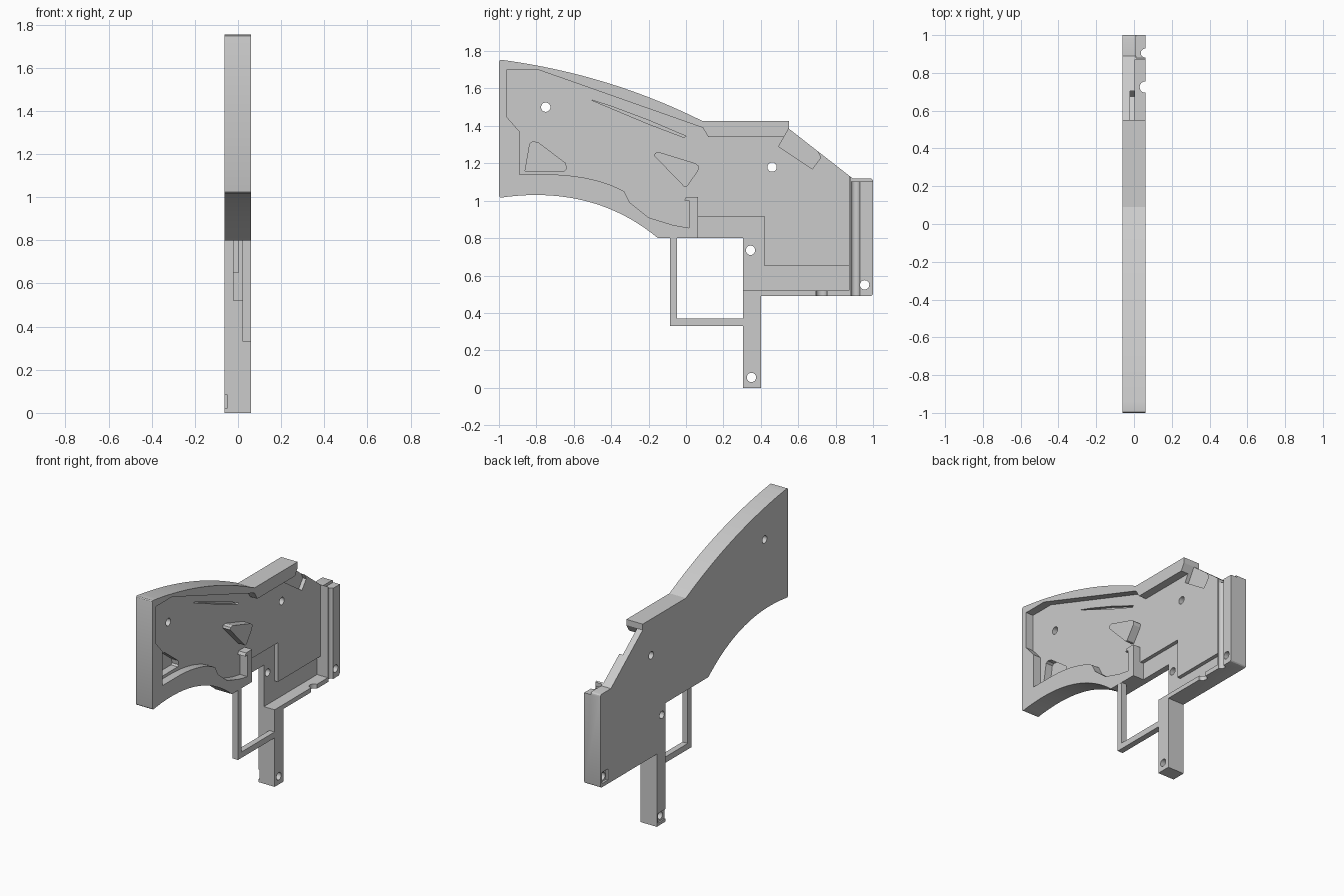
import bpy, bmesh, math
from mathutils import Vector

cube = bpy.data.objects.get("Cube")
if cube:
    bpy.data.objects.remove(cube)

grey = bpy.data.materials.new("plain_grey")
grey.use_nodes = True
colour = (0.6, 0.6, 0.6, 1)
grey.diffuse_color = colour
grey.node_tree.nodes["Principled BSDF"].inputs["Base Color"].default_value = colour

BACK, FACE = -0.062, 0.06      # outer sides of the half shell
FLOOR, SHELF = 0.005, -0.02    # recess depths
OUT = 0.1                      # beyond the open side


def curve(a, c, b, n=20):
    """Points on a quadratic curve from a to b, in (y, z)."""
    a, b, c = Vector(a), Vector(b), Vector(c)
    return [tuple(a * (1 - t) ** 2 + c * 2 * t * (1 - t) + b * t * t)
            for t in (i / n for i in range(n + 1))]


def circle(y, z, r, n=24):
    return [(y + r * math.cos(i * math.tau / n), z + r * math.sin(i * math.tau / n))
            for i in range(n)]


def box(y0, y1, z0, z1):
    return [(y0, z0), (y1, z0), (y1, z1), (y0, z1)]


def prism(name, outline, x0, x1, soften=None):
    """Extrude a (y, z) outline along x; soften may bevel chosen edges."""
    bm = bmesh.new()
    face = bm.faces.new([bm.verts.new((x0, y, z)) for y, z in outline])
    new = bmesh.ops.extrude_face_region(bm, geom=[face])["geom"]
    bmesh.ops.translate(bm, vec=(x1 - x0, 0, 0),
                        verts=[v for v in new if isinstance(v, bmesh.types.BMVert)])
    bmesh.ops.recalc_face_normals(bm, faces=bm.faces)
    if soften:
        soften(bm)
    mesh = bpy.data.meshes.new(name)
    bm.to_mesh(mesh)
    bm.free()
    mesh.materials.append(grey)
    ob = bpy.data.objects.new(name, mesh)
    bpy.context.collection.objects.link(ob)
    return ob


def cut(target, cutter):
    mod = target.modifiers.new("cut", "BOOLEAN")
    mod.operation, mod.solver, mod.object = "DIFFERENCE", "EXACT", cutter
    bpy.context.view_layer.objects.active = target
    bpy.ops.object.modifier_apply(modifier=mod.name)
    bpy.data.objects.remove(cutter)


def carve(outline, x0, x1=OUT):
    cut(shell, prism("cutter", outline, x0, x1))


def soften_shell(bm):
    """Round the sloped back edge, the end corners and the column corners."""
    def along_x(e):
        return abs(e.verts[0].co.x - e.verts[1].co.x) > 0.05
    slope = [e for e in bm.edges if all(
        v.co.x < 0 and 0.54 < v.co.y < 0.9 and 1.1 < v.co.z < 1.4 for v in e.verts)]
    ends = [e for e in bm.edges if along_x(e) and abs(e.verts[0].co.y) > 0.99]
    bmesh.ops.bevel(bm, geom=ends, offset=0.015, segments=3, affect="EDGES", profile=0.5)
    slope = [e for e in slope if e.is_valid]
    bmesh.ops.bevel(bm, geom=slope, offset=0.025, segments=4, affect="EDGES", profile=0.5)


# Shell silhouette
outline = curve((-1, 1.755), (-0.42, 1.68), (0.09, 1.425))
outline += [(0.55, 1.425), (0.55, 1.385), (0.89, 1.12), (1, 1.12), (1, 0.49),
            (0.4, 0.49), (0.4, 0), (0.305, 0), (0.305, 0.8)]
outline += curve((-0.15, 0.8), (-0.5, 1.09), (-1, 1.015))
shell = prism("half_shell", outline, BACK, FACE, soften_shell)

# Main recess, open along the slope and under the middle
recess = [(-0.96, 1.7), (-0.79, 1.7), (0.09, 1.39), (0.12, 1.34), (0.551, 1.34),
          (0.551, 1.5), (0.872, 1.4), (0.872, 0.52), (0.2, 0.52), (0.2, 0.7),
          (0.065, 0.7), (0.065, 1.02), (0, 1.02), (-0.01, 1), (0.015, 1),
          (0.015, 0.855), (-0.07, 0.87), (-0.2, 0.91), (-0.3, 0.99), (-0.33, 1.05)]
recess += curve((-0.34, 1.055), (-0.48, 1.13), (-0.7, 1.14), 8)
recess += [(-0.89, 1.14), (-0.89, 1.37), (-0.96, 1.45)]
carve(recess, FLOOR)

# Deeper step around the grip
carve([(0.065, 0.915), (0.42, 0.915), (0.42, 0.65), (0.872, 0.65), (0.872, 0.52),
       (0.2, 0.52), (0.2, 0.7), (0.065, 0.7)], SHELF)

# Slanted notch by the slope, triangular pocket and thin slit
carve([(0.495, 1.29), (0.552, 1.39), (0.64, 1.4), (0.72, 1.23), (0.675, 1.17)], SHELF)
carve([(-0.86, 1.16), (-0.835, 1.305), (-0.82, 1.315), (-0.79, 1.31), (-0.645, 1.2),
       (-0.64, 1.17), (-0.65, 1.16)], -0.045)
carve([(-0.51, 1.54), (-0.4, 1.505), (-0.2, 1.43), (0, 1.345), (-0.01, 1.338),
       (-0.2, 1.41)], SHELF)

# Screw holes
for y, z in [(-0.75, 1.5), (0.46, 1.18), (0.345, 0.735), (0.35, 0.055), (0.955, 0.55)]:
    carve(circle(y, z, 0.025), -OUT)

# Nut seats on the back
carve(box(0.29, 0.385, 0.02, 0.085), -OUT, BACK + 0.01)
carve(box(0.92, 0.985, 0.515, 0.59), -OUT, BACK + 0.015)

# Step on the column top
carve(box(0.88, 1.1, 1.102, 1.2), 0.01)

# Round grooves running upright
for y, r, z0, z1 in [(0.905, 0.024, 0.4, 1.3), (0.725, 0.03, 0.4, 0.6)]:
    bpy.ops.mesh.primitive_cylinder_add(vertices=24, radius=r, depth=z1 - z0,
                                        location=(FACE, y, (z0 + z1) / 2))
    cut(shell, bpy.context.object)

# Raised pad inside the recess
prism("inner_pad", [(-0.17, 1.24), (-0.165, 1.255), (-0.145, 1.26), (0.05, 1.2),
                    (0.068, 1.185), (0.065, 1.16), (0.005, 1.075), (-0.01, 1.075)],
      FLOOR - 0.005, FACE)

# Guard loop
prism("guard_loop", [(-0.085, 0.81), (-0.085, 0.33), (0.31, 0.33), (0.31, 0.37),
                     (-0.047, 0.37), (-0.047, 0.81)], 0.02, FACE - 0.0005)

bpy.ops.object.select_all(action="DESELECT")
shell.select_set(True)
bpy.context.view_layer.objects.active = shell
bpy.ops.object.shade_smooth_by_angle(angle=math.radians(25))
